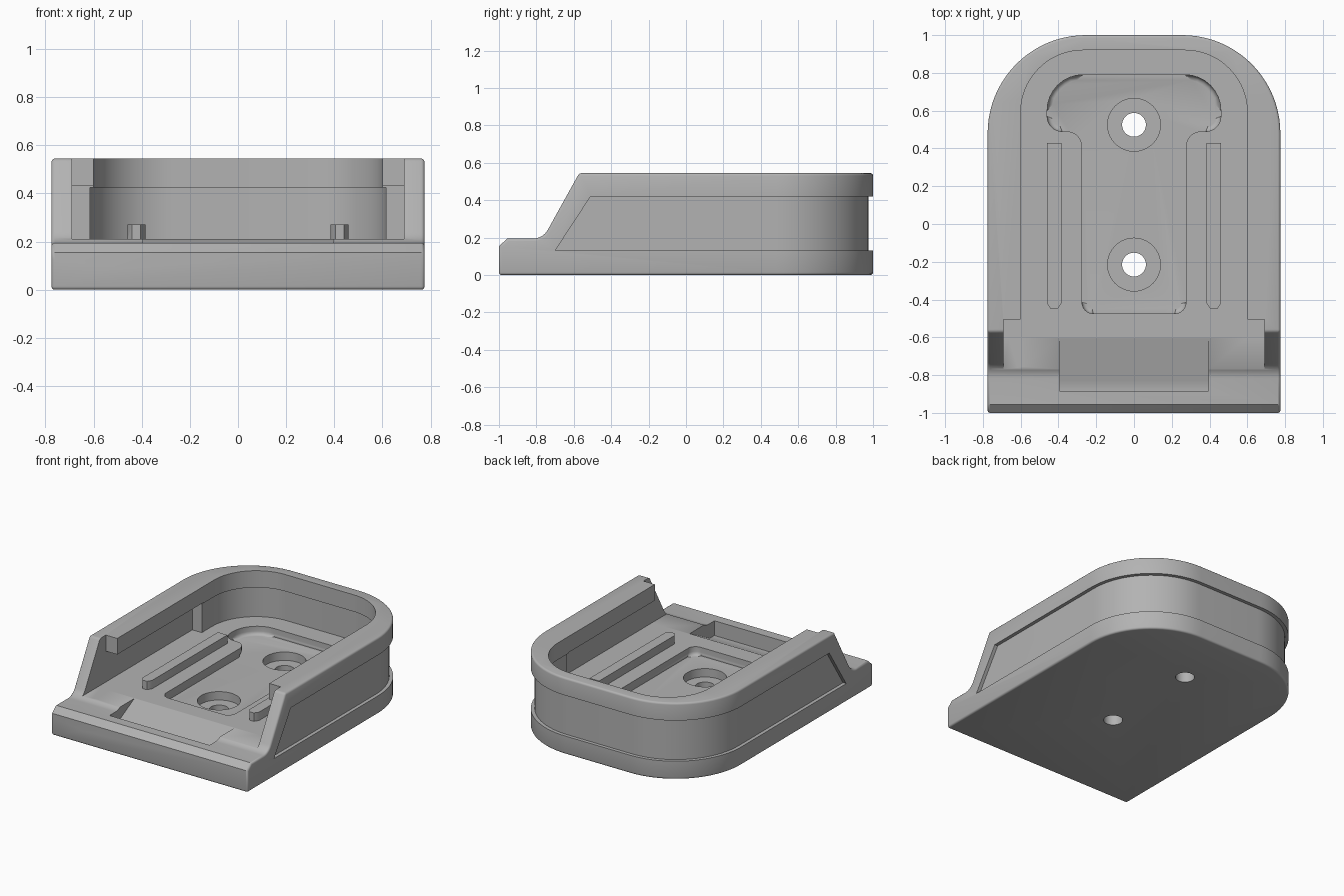
import bpy, bmesh, math
from mathutils import Vector

if "Cube" in bpy.data.objects:
    bpy.data.objects.remove(bpy.data.objects["Cube"])

grey = bpy.data.materials.new("mid grey")
grey.use_nodes = True
grey.diffuse_color = (0.45, 0.45, 0.45, 1)
grey.node_tree.nodes["Principled BSDF"].inputs["Base Color"].default_value = (0.45, 0.45, 0.45, 1)


def rounded(corners, steps=12):
    """Polygon from (x, y, radius) corners, with each corner rounded to an arc."""
    pts = []
    n = len(corners)
    for i, (x, y, r) in enumerate(corners):
        p = Vector((x, y))
        if r == 0:
            pts.append(p)
            continue
        a = (Vector(corners[i - 1][:2]) - p).normalized()
        b = (Vector(corners[(i + 1) % n][:2]) - p).normalized()
        half = a.angle(b) / 2
        centre = p + (a + b).normalized() * r / math.sin(half)
        start, end = p + a * r / math.tan(half) - centre, p + b * r / math.tan(half) - centre
        sweep = start.angle_signed(end)
        for k in range(steps + 1):
            t = -sweep * k / steps
            c, s = math.cos(t), math.sin(t)
            pts.append(centre + Vector((start.x * c - start.y * s, start.x * s + start.y * c)))
    return pts


def prism(name, pts, lo, hi, axis="z", soft=0):
    """Extrude a flat outline along z, or a (y, z) profile along x; soft rounds the lower rim."""
    bm = bmesh.new()
    place = (lambda p, d: (p[0], p[1], d)) if axis == "z" else (lambda p, d: (d, p[0], p[1]))
    base = bm.faces.new([bm.verts.new(place(p, lo)) for p in pts])
    top = [bm.verts.new(place(p, hi)) for p in pts]
    bottom = list(base.verts)
    for i in range(len(pts)):
        j = (i + 1) % len(pts)
        bm.faces.new((bottom[i], bottom[j], top[j], top[i]))
    bm.faces.new(top)
    if soft:
        bmesh.ops.bevel(bm, geom=list(base.edges), offset=soft, segments=4, profile=0.5, affect="EDGES")
    bmesh.ops.recalc_face_normals(bm, faces=bm.faces)
    mesh = bpy.data.meshes.new(name)
    bm.to_mesh(mesh)
    bm.free()
    mesh.materials.append(grey)
    obj = bpy.data.objects.new(name, mesh)
    bpy.context.collection.objects.link(obj)
    return obj


def box(name, x0, x1, y0, y1, z0, z1):
    return prism(name, [(x0, y0), (x1, y0), (x1, y1), (x0, y1)], z0, z1)


def circle(y, r, n=40):
    return [(r * math.cos(math.tau * k / n), y + r * math.sin(math.tau * k / n)) for k in range(n)]


def apply_all(obj):
    bpy.context.view_layer.objects.active = obj
    for m in list(obj.modifiers):
        bpy.ops.object.modifier_apply(modifier=m.name)


def combine(obj, tool, operation="DIFFERENCE"):
    m = obj.modifiers.new(operation, "BOOLEAN")
    m.operation, m.object, m.solver = operation, tool, "EXACT"
    apply_all(obj)
    bpy.data.objects.remove(tool)


def arch(half, front, back, radius, steps=20):
    """Outline that is square at the front and round at the back corners."""
    return rounded([(-half, front, 0), (half, front, 0), (half, back, radius), (-half, back, radius)], steps)


# Outer shell: arched plan cut to the sloped side profile
body = prism("holder_body", arch(0.775, -1, 1, 0.52), 0, 0.545)
side = rounded([(-1, -0.1, 0), (1.1, -0.1, 0), (1.1, 0.7, 0), (-0.485, 0.7, 0),
                (-0.765, 0.195, 0.09), (-0.955, 0.195, 0), (-1, 0.155, 0)], 8)
combine(body, prism("side_cutter", side, -1, 1, "x"), "INTERSECT")
soft = body.modifiers.new("soft edges", "BEVEL")
soft.width, soft.segments, soft.limit_method, soft.angle_limit = 0.014, 3, "ANGLE", math.radians(50)
apply_all(body)

# Shallow band around the outside, slanted at its front end
band = prism("band_cutter", [(-0.70, 0.13), (1.2, 0.13), (1.2, 0.42), (-0.51, 0.42)], -1, 1, "x")
combine(band, prism("band_core", arch(0.75, -1.2, 0.975, 0.495), -0.1, 0.7))
combine(body, band)

# Inner cavity, with a wider space under the rim
FLOOR = 0.21
combine(body, prism("cavity_cutter", arch(0.60, -0.775, 0.92, 0.33), FLOOR, 0.7))
combine(body, prism("undercut_cutter", arch(0.615, -0.775, 0.935, 0.345), FLOOR, 0.425))
combine(body, box("entry_cutter", -0.69, 0.69, -0.775, -0.505, FLOOR, 0.7))
combine(body, box("slot_cutter", -0.69, 0.69, -0.6, 0.47, FLOOR, 0.43))
combine(body, box("deck_cutter", -0.69, 0.69, -0.90, -0.77, FLOOR, 0.7))

# T-shaped recess in the floor
half = [(0.275, -0.475, 0.06), (0.275, 0.49, 0.08), (0.46, 0.49, 0.08), (0.46, 0.79, 0.19)]
tee = half + [(-x, y, r) for x, y, r in reversed(half)]
combine(body, prism("recess_cutter", rounded(tee, 8), 0.15, 0.4, soft=0.025))

# Screw holes with counterbores
for y in (0.525, -0.215):
    combine(body, prism("counterbore_cutter", circle(y, 0.14), 0.09, 0.4, soft=0.02))
    combine(body, prism("hole_cutter", circle(y, 0.063), -0.1, 0.4))

# Ramped catch pocket at the front
ramp = [(-0.605, FLOOR), (-0.605, 0.4), (-0.885, 0.4), (-0.885, 0.09), (-0.83, 0.09)]
combine(body, prism("ramp_cutter", ramp, -0.395, 0.395, "x"))

# Guide ribs on the floor, pointed at the front
for name, s in (("left_rib", 1), ("right_rib", -1)):
    plan = [(s * x, y) for x, y in ((0.385, -0.42), (0.405, -0.45), (0.44, -0.45), (0.46, -0.42),
                                    (0.46, 0.43), (0.385, 0.43))]
    combine(body, prism(name, plan, FLOOR - 0.03, 0.27), "UNION")

# Smooth the curved walls and keep the edges sharp
bpy.ops.object.select_all(action="DESELECT")
body.select_set(True)
bpy.context.view_layer.objects.active = body
bpy.ops.object.shade_smooth_by_angle(angle=math.radians(35))
